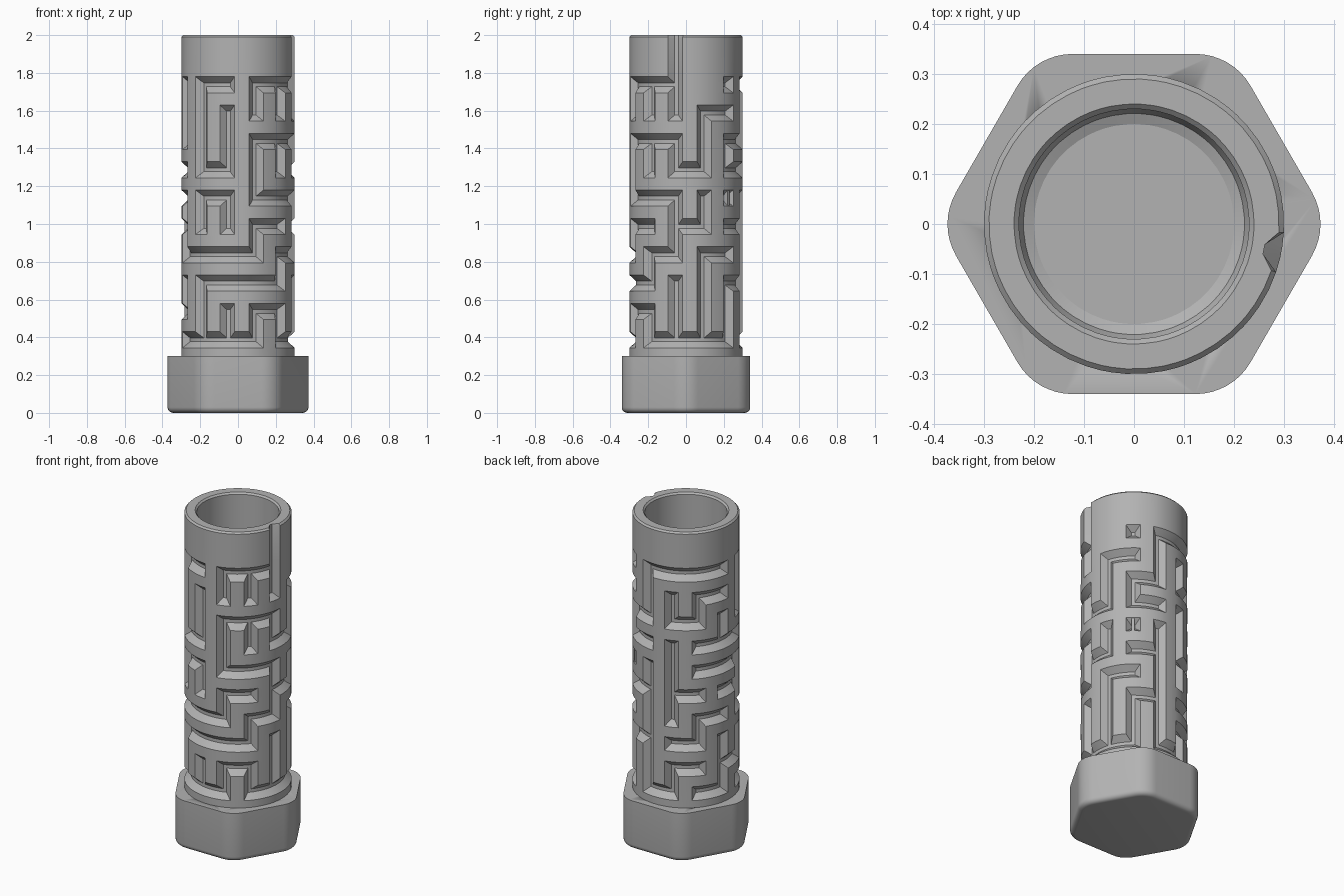
import bpy, bmesh, math

if "Cube" in bpy.data.objects:
    bpy.data.objects.remove(bpy.data.objects["Cube"], do_unlink=True)

grey = bpy.data.materials.new("mid grey")
grey.use_nodes = True
grey.diffuse_color = (0.45, 0.45, 0.45, 1)
grey.node_tree.nodes["Principled BSDF"].inputs["Base Color"].default_value = grey.diffuse_color


def finish(bm, name, angle=22):
    bmesh.ops.recalc_face_normals(bm, faces=bm.faces)
    mesh = bpy.data.meshes.new(name)
    bm.to_mesh(mesh)
    bm.free()
    ob = bpy.data.objects.new(name, mesh)
    bpy.context.collection.objects.link(ob)
    mesh.materials.append(grey)
    bpy.ops.object.select_all(action='DESELECT')
    ob.select_set(True)
    bpy.context.view_layer.objects.active = ob
    bpy.ops.object.shade_smooth_by_angle(angle=math.radians(angle))
    return ob


def polar(r, a, z):
    return (r * math.cos(a), r * math.sin(a), z)


# Maze plan, top row first: - opens right, | opens down, + opens both, o is a dead end
MAZE = ["|.o+--o|+o++",
        "o+o||+o|||oo",
        "||+o-o|o||++",
        "-o-o|--o-o|o",
        "||o||--|+|--",
        "+o-|+o-|oo+o",
        "o+o|o+o---o+",
        "||+|-o||+--o",
        "||||+o+o||+|",
        "--o-o-o---o-"]
COLS = 12
R, FLOOR = 0.3, 0.265
START = math.radians(-11)
STEP = math.tau / COLS
TOP_ROW, PITCH = 1.737, 0.15
SIDE = {-2: -7.7, -1: -2.1, 1: 2.1, 2: 7.7, 3: 15}
RISE = {2: 0.043, 1: 0.01, -1: -0.01, -2: -0.043}


def opens(row, col, marks):
    return MAZE[row][col % COLS] in marks


def carved(row, col, a, b):
    if abs(a) == 1 and abs(b) == 1:
        return not opens(row, col, ".")
    if abs(b) == 1:
        return opens(row, col if a > 0 else col - 1, "-+")
    if abs(a) == 1:
        if b < 0:
            return opens(row, col, "|+")
        return opens(row - 1, col, "|+") if row else col == 0
    return False


# Tube with maze grooves, entry slot and bore
spots = [(c, a) for c in range(COLS) for a in SIDE]
angles = [START + c * STEP + math.radians(SIDE[a]) for c, a in spots]
slot = [c == 0 and abs(a) == 1 for c, a in spots]
plain = [False] * len(spots)

rings = [(0.295, R, plain)]
for row in reversed(range(len(MAZE))):
    for b in (-2, -1, 1, 2):
        rings.append((TOP_ROW - row * PITCH + RISE[b], R,
                      [carved(row, c, a, b) for c, a in spots]))
rings += [(1.99, R, slot), (2.0, R - 0.01, slot),
          (2.0, 0.24, plain), (1.99, 0.23, plain),
          (0.09, 0.23, plain), (0.069, 0.221, plain), (0.06, 0.2, plain)]

bm = bmesh.new()
grid = [[bm.verts.new(polar(FLOOR if deep else r, ang, z))
         for ang, deep in zip(angles, cut)] for z, r, cut in rings]
n = len(spots)
for k in range(len(rings) - 1):
    for i in range(n):
        j = (i + 1) % n
        quad = [grid[k][i], grid[k][j], grid[k + 1][j], grid[k + 1][i]]
        deep = [rings[k][2][i], rings[k][2][j], rings[k + 1][2][j], rings[k + 1][2][i]]
        if sum(deep) in (1, 3):
            # mitre the groove corner through its odd vertex
            s = deep.index(sum(deep) == 1)
            quad = quad[s:] + quad[:s]
            bm.faces.new(quad[:3])
            bm.faces.new([quad[0], quad[2], quad[3]])
        else:
            bm.faces.new(quad)
bm.faces.new(grid[-1])
finish(bm, "maze_tube")

# Thin rib across the isolated pit
bm = bmesh.new()
bmesh.ops.create_cube(bm, size=1)
bmesh.ops.scale(bm, vec=(0.04, 0.016, 0.08), verts=bm.verts)
rib = finish(bm, "pit_rib")
rib_angle = START + 2 * STEP
rib.location = polar(0.277, rib_angle, TOP_ROW - 4 * PITCH)
rib.rotation_euler.z = rib_angle

# Hexagonal grip with rounded corners and a rounded bottom edge
CORNER, EDGE, SEGS = 0.127, 0.03, 8
reach = (0.34 - CORNER) * 2 / math.sqrt(3)


def hex_ring(bm, inset, z):
    ring = []
    for k in range(6):
        mid = k * math.pi / 3
        cx, cy, _ = polar(reach, mid, 0)
        for s in range(SEGS + 1):
            x, y, _ = polar(CORNER - inset, mid + math.pi / 3 * (s / SEGS - 0.5), 0)
            ring.append(bm.verts.new((cx + x, cy + y, z)))
    return ring


bm = bmesh.new()
loops = []
for s in range(6):
    t = s / 5 * math.pi / 2
    loops.append(hex_ring(bm, EDGE * (1 - math.sin(t)), EDGE * (1 - math.cos(t))))
loops.append(hex_ring(bm, 0, 0.3))
for low, high in zip(loops, loops[1:]):
    for i in range(len(low)):
        j = (i + 1) % len(low)
        bm.faces.new([low[i], low[j], high[j], high[i]])
bm.faces.new(loops[0])
bm.faces.new(loops[-1])
grip = finish(bm, "hex_grip", 30)

# Hollow the grip so the bore reaches the bottom
bm = bmesh.new()
bmesh.ops.create_cone(bm, cap_ends=True, segments=48, radius1=0.26, radius2=0.26, depth=0.4)
cutter = finish(bm, "bore_cutter")
cutter.location.z = 0.245
cutter.hide_render = True
cutter.hide_viewport = True
cutter.display_type = 'WIRE'
cut = grip.modifiers.new("bore", 'BOOLEAN')
cut.operation = 'DIFFERENCE'
cut.object = cutter
